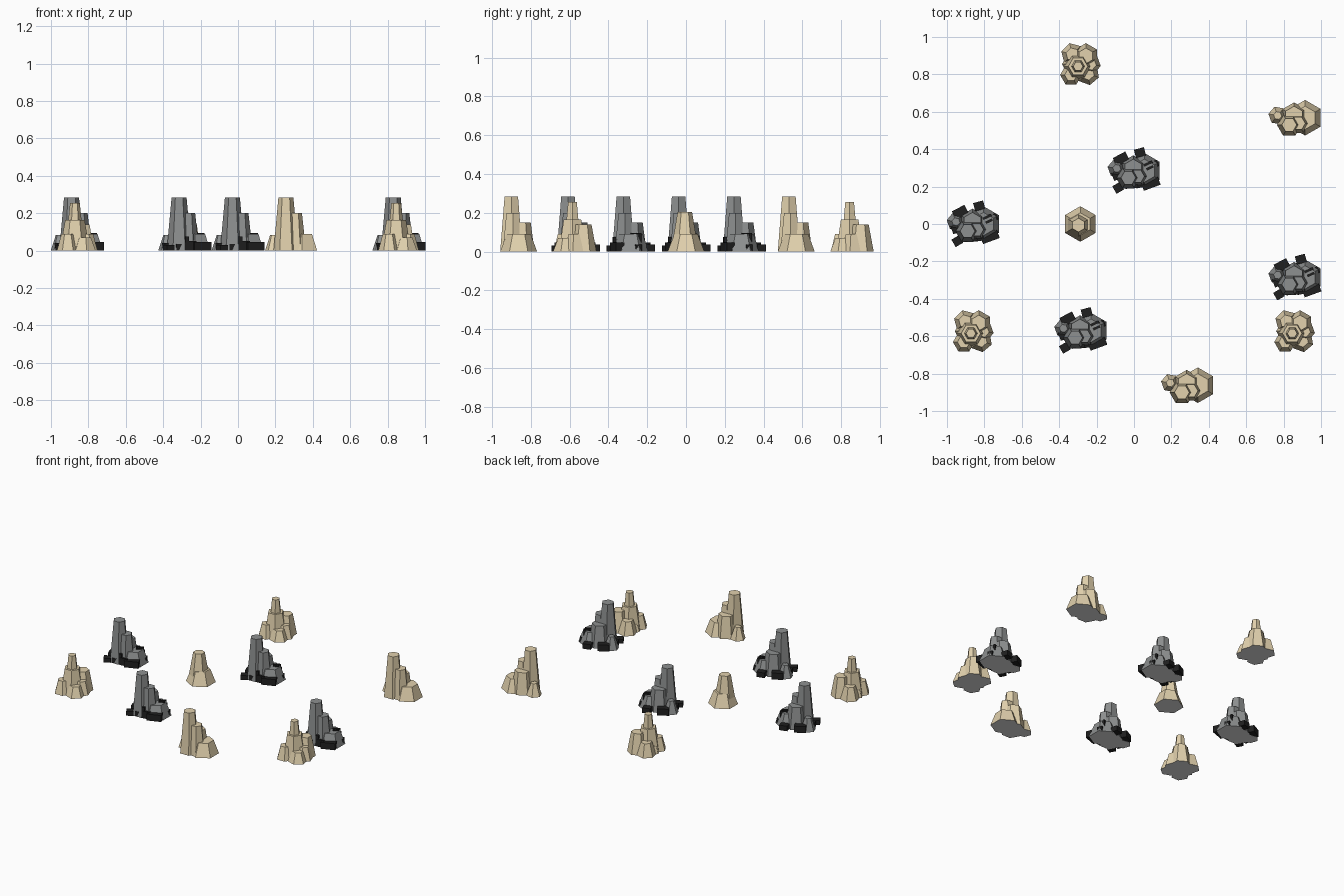
import bpy, bmesh, math
from mathutils import Matrix


def material(name, rgb):
    m = bpy.data.materials.new(name)
    m.diffuse_color = (*rgb, 1)
    return m


SAND = material("sandstone", (0.76, 0.64, 0.42))
GREY = material("grey_rock", (0.27, 0.28, 0.28))
BLACK = material("black_rubble", (0.014, 0.014, 0.014))
PALE = material("pale_underside", (0.75, 0.75, 0.75))


def finish(bm, name, mats, pos):
    # flat undersides take the second material, if there is one
    for f in bm.faces:
        f.normal_update()
        if len(mats) > 1 and f.normal.z < -0.9:
            f.material_index = 1
    mesh = bpy.data.meshes.new(name)
    bm.to_mesh(mesh)
    bm.free()
    for m in mats:
        mesh.materials.append(m)
    ob = bpy.data.objects.new(name, mesh)
    ob.location = (*pos, 0)
    bpy.context.collection.objects.link(ob)


def columns(name, specs, mat, pos):
    """Tapered six-sided columns: x, y, base radius, top radius, height, turn."""
    bm = bmesh.new()
    for x, y, r1, r2, h, turn in specs:
        place = Matrix.Translation((x, y, h / 2)) @ Matrix.Rotation(math.radians(turn), 4, 'Z')
        bmesh.ops.create_cone(bm, cap_ends=True, segments=6, radius1=r1,
                              radius2=r2, depth=h, matrix=place)
    finish(bm, name, [mat, PALE], pos)


def rubble(name, specs, mat, pos):
    """Loose blocks: x, y, length, width, height, turn."""
    bm = bmesh.new()
    for x, y, l, w, h, turn in specs:
        # sunk a hair above the ground so the rock underside stays on top
        place = (Matrix.Translation((x, y, h / 2 + 0.001))
                 @ Matrix.Rotation(math.radians(turn), 4, 'Z')
                 @ Matrix.Diagonal((l, w, h, 1)))
        bmesh.ops.create_cube(bm, size=1, matrix=place)
    finish(bm, name, [mat], pos)


# Long ridge with a tall spire, stepped shoulders and low feet
RIDGE = [(-0.03, -0.038, 0.066, 0.04, 0.285, 30),
         (0.018, -0.03, 0.060, 0.038, 0.20, 30),
         (-0.004, 0.010, 0.072, 0.052, 0.15, 0),
         (0.055, 0.0, 0.095, 0.062, 0.09, 0),
         (-0.092, 0.012, 0.050, 0.022, 0.085, 20)]

# Round cluster: spire, collar, ring of low columns and a broad foot
CLUSTER = [(-0.012, -0.012, 0.052, 0.026, 0.255, 30),
           (-0.012, -0.012, 0.080, 0.052, 0.165, 30),
           (0.030, 0.044, 0.068, 0.042, 0.14, 0),
           (-0.042, 0.052, 0.062, 0.036, 0.09, 15),
           (0.052, 0.0, 0.058, 0.034, 0.09, 20),
           (0.040, -0.050, 0.063, 0.036, 0.07, 10),
           (-0.050, -0.058, 0.058, 0.034, 0.09, 30),
           (0.0, 0.0, 0.098, 0.080, 0.05, 30)]

# Single small stump
STUMP = [(0.0, 0.0, 0.095, 0.060, 0.09, 0),
         (-0.010, -0.006, 0.072, 0.037, 0.205, 0)]

# Rubble around the dark ridges, with thin slivers lying on the low foot
BLOCKS = [(-0.068, 0.062, 0.075, 0.052, 0.045, 28),
          (0.032, 0.097, 0.055, 0.045, 0.035, 15),
          (0.090, -0.07, 0.095, 0.045, 0.045, 20),
          (-0.085, -0.092, 0.046, 0.046, 0.03, 30),
          (0.035, -0.068, 0.05, 0.045, 0.05, 10),
          (-0.02, -0.078, 0.055, 0.03, 0.035, 10),
          (0.012, -0.082, 0.02, 0.02, 0.075, 10),
          (0.100, 0.03, 0.06, 0.035, 0.035, 25),
          (0.075, 0.038, 0.05, 0.014, 0.094, 25),
          (0.085, 0.015, 0.04, 0.014, 0.094, 25),
          (-0.09, -0.025, 0.05, 0.045, 0.04, 20)]

for p in [(0.0, 0.285), (-0.86, 0.0), (0.86, -0.285), (-0.285, -0.57)]:
    columns("dark_ridge", RIDGE, GREY, p)
    rubble("rubble", BLOCKS, BLACK, p)
for p in [(0.86, 0.568), (0.286, -0.862)]:
    columns("sand_ridge", RIDGE, SAND, p)
for p in [(-0.287, 0.855), (-0.86, -0.573), (0.858, -0.573)]:
    columns("sand_cluster", CLUSTER, SAND, p)
columns("sand_stump", STUMP, SAND, (-0.287, 0.0))
